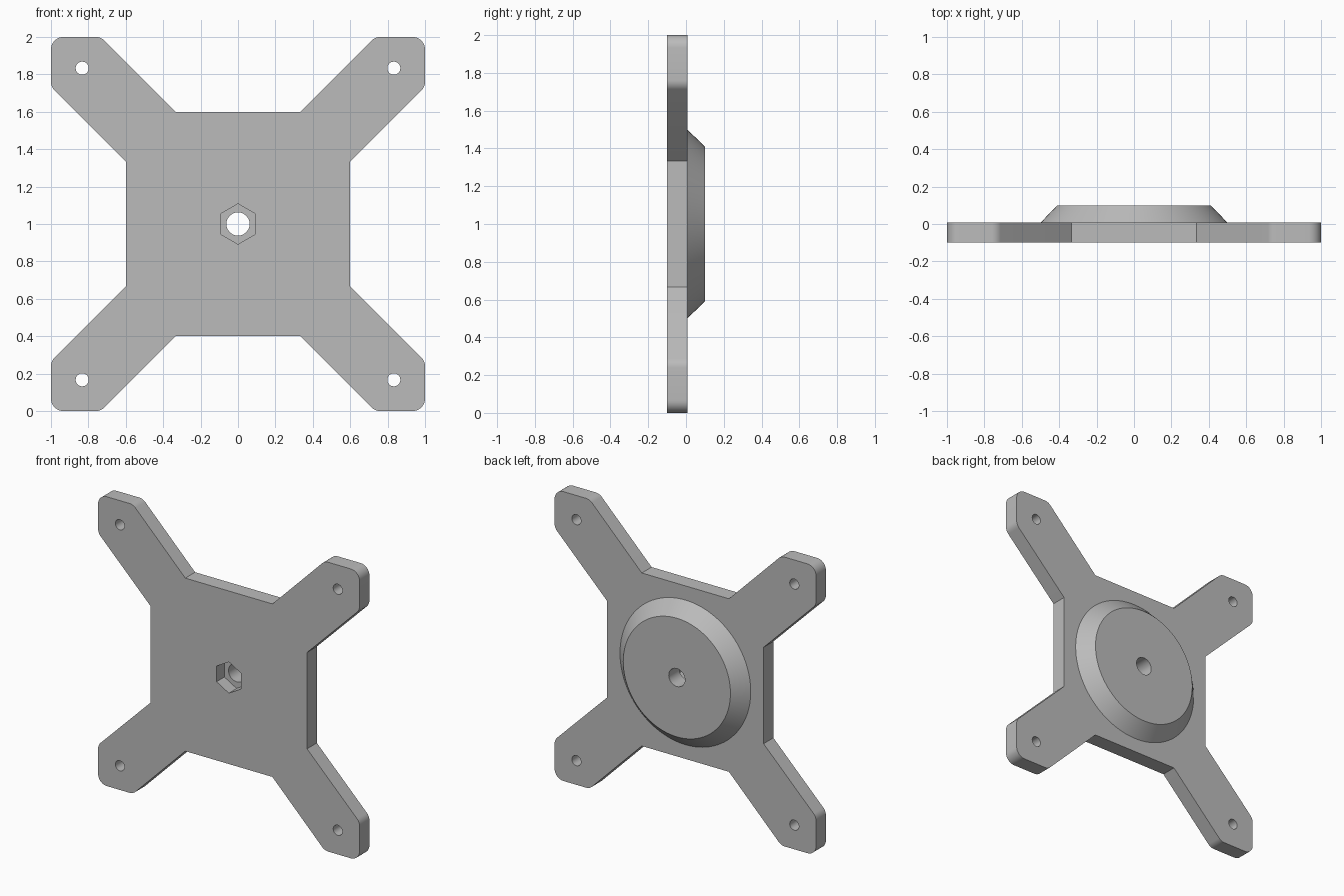
import bpy, bmesh, math
from mathutils import Vector

if "Cube" in bpy.data.objects:
    bpy.data.objects.remove(bpy.data.objects["Cube"])

FRONT, JOINT, BACK = -0.1, 0.007, 0.1

grey = bpy.data.materials.new("plain grey")
grey.use_nodes = True
grey.diffuse_color = (0.5, 0.5, 0.5, 1)
grey.node_tree.nodes["Principled BSDF"].inputs["Base Color"].default_value = (0.5, 0.5, 0.5, 1)


def prism(name, front, back, y0, y1):
    """Solid between two matching (x, z) outlines at depths y0 and y1."""
    bm = bmesh.new()
    a = [bm.verts.new((x, y0, z)) for x, z in front]
    b = [bm.verts.new((x, y1, z)) for x, z in back]
    bm.faces.new(a)
    bm.faces.new(b)
    for i in range(len(a)):
        j = (i + 1) % len(a)
        bm.faces.new((a[i], a[j], b[j], b[i]))
    bmesh.ops.recalc_face_normals(bm, faces=bm.faces)
    mesh = bpy.data.meshes.new(name)
    bm.to_mesh(mesh)
    bm.free()
    mesh.materials.append(grey)
    obj = bpy.data.objects.new(name, mesh)
    bpy.context.collection.objects.link(obj)
    return obj


def ring(radius, sides, cx=0, cz=1):
    """Regular polygon with a corner pointing up."""
    angles = [math.tau * i / sides for i in range(sides)]
    return [(cx + radius * math.sin(t), cz + radius * math.cos(t)) for t in angles]


def fillet(prev, corner, nxt, radius, steps=8):
    """Points of an arc that rounds one corner of an outline."""
    p, c, n = Vector(prev), Vector(corner), Vector(nxt)
    u, v = (p - c).normalized(), (n - c).normalized()
    half = u.angle(v) / 2
    centre = c + (u + v).normalized() * radius / math.sin(half)
    start = c + u * radius / math.tan(half) - centre
    end = c + v * radius / math.tan(half) - centre
    arc = []
    for i in range(steps + 1):
        t = i / steps
        sweep = math.pi - 2 * half
        d = (start * math.sin((1 - t) * sweep) + end * math.sin(t * sweep)) / math.sin(sweep)
        arc.append(centre + d)
    return arc


def cut(obj, cutter):
    mod = obj.modifiers.new("cut", "BOOLEAN")
    mod.operation = "DIFFERENCE"
    mod.solver = "EXACT"
    mod.object = cutter
    bpy.context.view_layer.objects.active = obj
    bpy.ops.object.modifier_apply(modifier=mod.name)


# One arm of the outline, rounded at its three outer corners
arm = [(0.333, 0.598), (0.733, 1), (1, 1), (1, 0.733), (0.598, 0.333)]
quarter = [Vector(arm[0])]
for i in (1, 2, 3):
    quarter += fillet(arm[i - 1], arm[i], arm[i + 1], 0.067)
quarter.append(Vector(arm[4]))

# Repeat the arm around the centre
outline = []
for k in range(4):
    for p in quarter:
        x, z = p
        for _ in range(k):
            x, z = z, -x
        outline.append((x, z + 1))

plate = prism("mounting_plate", outline, outline, FRONT, JOINT)
boss = prism("rear_boss", ring(0.5, 96), ring(0.41, 96), JOINT, BACK)

# Centre bore, nut pocket and corner screw holes
bore = prism("bore_cutter", ring(0.062, 48), ring(0.062, 48), -0.3, 0.3)
pocket = prism("pocket_cutter", ring(0.108, 6), ring(0.108, 6), -0.3, FRONT + 0.085)
cutters = [bore, pocket]
for sx in (-1, 1):
    for sz in (-1, 1):
        hole = ring(0.035, 32, 0.833 * sx, 1 + 0.833 * sz)
        cutters.append(prism("screw_hole_cutter", hole, hole, -0.3, 0.3))

for cutter in cutters:
    cut(plate, cutter)
cut(boss, bore)
for cutter in cutters:
    bpy.data.objects.remove(cutter)

# Smooth the round walls, keep the machined edges sharp
bpy.ops.object.select_all(action="DESELECT")
for obj in (plate, boss):
    obj.select_set(True)
    bpy.context.view_layer.objects.active = obj
bpy.ops.object.shade_smooth_by_angle(angle=math.radians(25))
